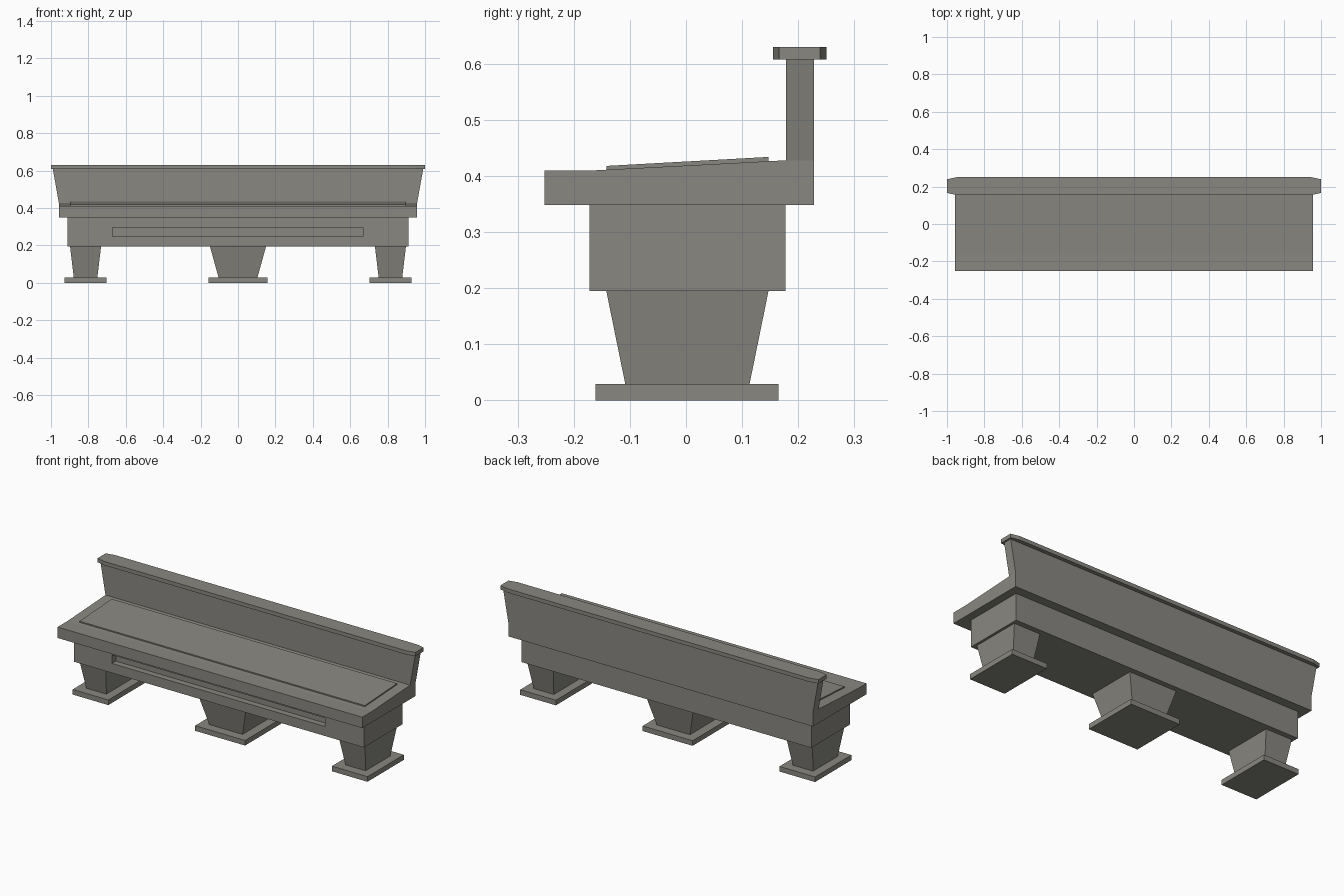
import bpy, bmesh
from mathutils import Vector

if "Cube" in bpy.data.objects:
    bpy.data.objects.remove(bpy.data.objects["Cube"])

stone = bpy.data.materials.new("warm_grey_stone")
stone.diffuse_color = (0.25, 0.245, 0.22, 1)
stone.use_nodes = True
stone.node_tree.nodes["Principled BSDF"].inputs["Base Color"].default_value = stone.diffuse_color


def loft(name, loop_a, loop_b):
    """Solid between two matching point loops."""
    bm = bmesh.new()
    a = [bm.verts.new(Vector(p)) for p in loop_a]
    b = [bm.verts.new(Vector(p)) for p in loop_b]
    bm.faces.new(a)
    bm.faces.new(b[::-1])
    n = len(a)
    for i in range(n):
        j = (i + 1) % n
        bm.faces.new((a[i], b[i], b[j], a[j]))
    bmesh.ops.recalc_face_normals(bm, faces=bm.faces)
    me = bpy.data.meshes.new(name)
    bm.to_mesh(me)
    bm.free()
    me.materials.append(stone)
    ob = bpy.data.objects.new(name, me)
    bpy.context.collection.objects.link(ob)
    return ob


def rect(x0, x1, y0, y1, z):
    return [(x0, y0, z), (x1, y0, z), (x1, y1, z), (x0, y1, z)]


def box(name, x0, x1, y0, y1, z0, z1):
    return loft(name, rect(x0, x1, y0, y1, z0), rect(x0, x1, y0, y1, z1))


def along_x(name, profile, half):
    """Extrude a (y, z) side profile across the width."""
    return loft(name, [(-half, y, z) for y, z in profile],
                [(half, y, z) for y, z in profile])


# Seat slab with gently rising top
along_x("seat", [(-0.252, 0.348), (0.178, 0.348), (0.178, 0.428),
                 (-0.165, 0.41), (-0.252, 0.41)], 0.958)

# Thin raised panel on the seat
along_x("seat_panel", [(-0.142, 0.409), (0.147, 0.424),
                       (0.147, 0.434), (-0.142, 0.418)], 0.897)

# Backrest, flaring outward above the seat
half = [(0.958, 0.348), (0.958, 0.428), (0.99, 0.608)]
outline = half + [(-x, z) for x, z in reversed(half)]
loft("backrest", [(x, 0.178, z) for x, z in outline],
     [(x, 0.228, z) for x, z in outline])

# Cap rail with clipped corners
half = [(0.95, 0.155), (1.0, 0.166), (1.0, 0.239), (0.95, 0.25)]
outline = half + [(-x, y) for x, y in reversed(half)]
loft("cap_rail", [(x, y, 0.608) for x, y in outline],
     [(x, y, 0.63) for x, y in outline])

# Base beam with a long slot cut into the front
beam = box("base_beam", -0.912, 0.912, -0.172, 0.177, 0.195, 0.348)
cutter = box("slot_cutter", -0.672, 0.669, -0.25, -0.137, 0.249, 0.297)
mod = beam.modifiers.new("slot", 'BOOLEAN')
mod.operation = 'DIFFERENCE'
mod.solver = 'EXACT'
mod.object = cutter
bpy.context.view_layer.objects.active = beam
bpy.ops.object.modifier_apply(modifier=mod.name)
bpy.data.objects.remove(cutter, do_unlink=True)

# Tapered legs on foot plates: centre x, half widths at top, bottom, plate
for name, cx, top, bottom, plate in (("left", -0.815, 0.083, 0.063, 0.112),
                                     ("centre", 0, 0.15, 0.104, 0.157),
                                     ("right", 0.815, 0.083, 0.063, 0.112)):
    loft(name + "_leg", rect(cx - bottom, cx + bottom, -0.108, 0.113, 0.028),
         rect(cx - top, cx + top, -0.142, 0.147, 0.195))
    box(name + "_foot", cx - plate, cx + plate, -0.161, 0.165, 0, 0.029)
